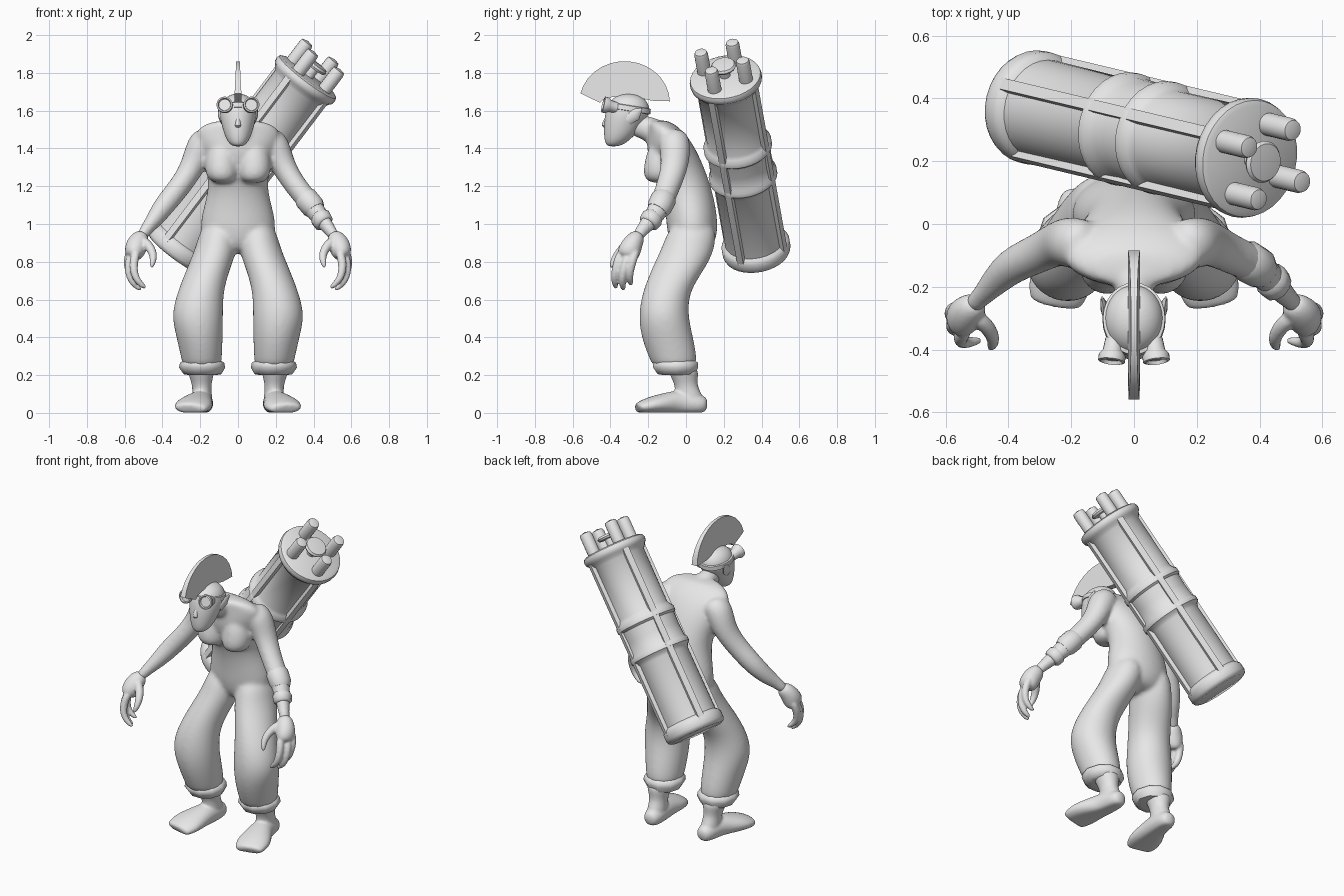
import bpy, bmesh, math
from mathutils import Vector, Matrix

grey = bpy.data.materials.new("plain_grey")
grey.diffuse_color = (0.8, 0.8, 0.8, 1)
X, Z = Vector((1, 0, 0)), Vector((0, 0, 1))


def finish(name, bm, smooth=40):
    bmesh.ops.recalc_face_normals(bm, faces=bm.faces)
    me = bpy.data.meshes.new(name)
    bm.to_mesh(me)
    bm.free()
    me.materials.append(grey)
    ob = bpy.data.objects.new(name, me)
    bpy.context.collection.objects.link(ob)
    bpy.ops.object.select_all(action='DESELECT')
    ob.select_set(True)
    bpy.context.view_layer.objects.active = ob
    if smooth:
        bpy.ops.object.shade_smooth_by_angle(angle=math.radians(smooth))
    return ob


def loft(name, secs, s=1, flat=False, n=14, floor=None, sub=0):
    """Tube through sections (x, y, z, half width, half depth)."""
    bm = bmesh.new()
    c = [Vector((p[0] * s, p[1], p[2])) for p in secs]
    rings = []
    for i, p in enumerate(secs):
        t = Z if flat else (c[min(i + 1, len(c) - 1)] - c[max(i - 1, 0)]).normalized()
        side = (X - t * X.dot(t)).normalized()
        fwd = t.cross(side)
        ring = []
        for k in range(n):
            a = 2 * math.pi * k / n
            v = c[i] + side * p[3] * math.cos(a) + fwd * p[4] * math.sin(a)
            if floor is not None:
                v.z = max(v.z, floor)
            ring.append(bm.verts.new(v))
        rings.append(ring)
    for r0, r1 in zip(rings, rings[1:]):
        for k in range(n):
            bm.faces.new((r0[k], r0[(k + 1) % n], r1[(k + 1) % n], r1[k]))
    bm.faces.new(rings[0])
    bm.faces.new(rings[-1])
    ob = finish(name, bm, 0 if sub is None else 50)
    if sub:
        ob.modifiers.new("sub", 'SUBSURF').levels = sub
        ob.modifiers["sub"].render_levels = sub
    return ob


def lathe(name, prof, m=Matrix(), n=32):
    """Spin (radius, height) points round local z."""
    bm = bmesh.new()
    vs = [bm.verts.new((r, 0, z)) for r, z in prof]
    es = [bm.edges.new(e) for e in zip(vs, vs[1:])]
    bmesh.ops.spin(bm, geom=vs + es, cent=(0, 0, 0), axis=(0, 0, 1), angle=2 * math.pi, steps=n)
    bmesh.ops.remove_doubles(bm, verts=bm.verts, dist=1e-4)
    bm.transform(m)
    return finish(name, bm, 40)


def fuse(name, obs, voxel, its):
    """Join lofts and blend them into one smooth skin."""
    bpy.ops.object.select_all(action='DESELECT')
    for o in obs:
        o.select_set(True)
    bpy.context.view_layer.objects.active = obs[0]
    bpy.ops.object.join()
    ob = obs[0]
    ob.name = name
    sub = ob.modifiers.new("sub", 'SUBSURF')
    sub.levels = sub.render_levels = 2
    rm = ob.modifiers.new("skin", 'REMESH')
    rm.mode, rm.voxel_size, rm.use_smooth_shade = 'VOXEL', voxel, True
    sm = ob.modifiers.new("relax", 'SMOOTH')
    sm.factor, sm.iterations = 0.5, its


# Torso, neck, bust, arms and trouser legs blended together
parts = [
    loft("torso", [(0, .03, .84, .12, .09), (0, .035, .93, .212, .138), (0, .03, 1.05, .2, .14),
                   (0, .005, 1.19, .155, .135), (0, -.045, 1.3, .175, .145), (0, -.08, 1.4, .22, .135),
                   (0, -.1, 1.48, .24, .1), (0, -.13, 1.53, .19, .07), (0, -.15, 1.55, .09, .05)],
         flat=True, sub=None),
    loft("neck", [(0, -.1, 1.44, .1, .08), (0, -.18, 1.5, .07, .07), (0, -.25, 1.52, .052, .062),
                  (0, -.31, 1.54, .05, .06)], sub=None)]
for s in (1, -1):
    parts += [
        loft("bust", [(.08, -.12, 1.215, .05, .07), (.085, -.14, 1.245, .085, .088),
                      (.088, -.135, 1.31, .092, .092), (.085, -.12, 1.4, .08, .085),
                      (.07, -.1, 1.47, .05, .06)], s, True, sub=None),
        loft("arm", [(.13, -.07, 1.47, .06, .07), (.19, -.06, 1.435, .09, .09), (.235, -.055, 1.31, .066, .075),
                     (.305, -.095, 1.2, .06, .066), (.39, -.13, 1.1, .06, .062),
                     (.445, -.185, 1.02, .046, .052), (.49, -.235, .965, .032, .034),
                     (.52, -.265, .92, .032, .034)], s, sub=None),
        loft("leg", [(.1, .04, 1.02, .09, .12), (.107, .02, .89, .115, .145), (.15, -.03, .78, .118, .148),
                     (.198, -.105, .65, .123, .127), (.217, -.122, .52, .142, .135), (.203, -.1, .4, .126, .142),
                     (.192, -.065, .28, .11, .13), (.19, -.06, .23, .1, .11)], s, True, sub=None)]
fuse("body", parts, .011, 10)

for s in (1, -1):
    tag = "left" if s > 0 else "right"
    # Rolled trouser cuffs
    loft(tag + "_cuff", [(.188, -.045, .2, .07, .075), (.188, -.05, .205, .1, .105), (.19, -.055, .24, .122, .125),
                         (.19, -.055, .265, .117, .125), (.19, -.055, .28, .095, .105)], s, True, n=10)
    # Narrow ankle and outward pointing bare foot
    fuse(tag + "_foot", [
        loft("ankle", [(.198, -.02, .25, .08, .085), (.195, -.01, .2, .068, .078), (.192, .0, .145, .05, .058),
                       (.19, .015, .09, .055, .078), (.19, .02, .03, .055, .08)], s, True, sub=None),
        loft("sole", [(.185, .115, .04, .035, .04), (.187, .07, .045, .06, .055), (.195, -.03, .055, .065, .07),
                      (.215, -.1, .05, .085, .06), (.235, -.18, .04, .107, .05),
                      (.25, -.25, .025, .09, .035), (.252, -.258, .02, .07, .025)], s, floor=.001, sub=None)],
        .008, 4)
    # Hand with curled fingers and thumb
    hand = [loft("palm", [(.5, -.245, .95, .036, .036), (.527, -.275, .91, .058, .052),
                          (.547, -.3, .86, .06, .064), (.555, -.315, .815, .04, .055)], s, sub=None),
            loft("thumb", [(.51, -.29, .92, .03, .03), (.462, -.33, .875, .028, .028),
                           (.443, -.375, .825, .023, .023), (.46, -.4, .765, .013, .013)], s, n=8, sub=None)]
    for dx, dy, dz in ((-.02, -.04, 0), (.005, 0, -.01), (.01, .04, .015)):
        hand.append(loft("finger", [(x + dx, y + dy, z + dz, r, r) for x, y, z, r in (
            (.555, -.3, .86, .026), (.577, -.325, .79, .026), (.567, -.34, .72, .022),
            (.535, -.335, .68, .018), (.505, -.33, .66, .01))], s, n=8, sub=None))
    fuse(tag + "_hand", hand, .007, 3)
    # Pointed ears
    loft(tag + "_ear", [(.08, -.31, 1.55, .015, .03), (.093, -.27, 1.58, .014, .034),
                        (.102, -.235, 1.61, .004, .006)], s, n=8)
    # Goggle cups
    aim = Vector((s * .12, -1, .25)).to_track_quat('Z', 'Y').to_matrix().to_4x4()
    lathe(tag + "_goggle", [(0, 0), (.028, 0), (.032, .04), (.043, .055), (.043, .075), (.035, .078),
                            (.031, .066), (0, .066)], Matrix.Translation((s * .063, -.365, 1.615)) @ aim, 16)

# Wraps on one forearm only
loft("elbow_wrap", [(.345, -.112, 1.15, .053, .058), (.36, -.118, 1.135, .065, .068), (.398, -.14, 1.09, .064, .066),
                    (.412, -.153, 1.07, .052, .057)], n=12)
loft("wrist_wrap", [(.43, -.17, 1.042, .048, .052), (.437, -.177, 1.033, .056, .059),
                    (.455, -.197, 1.006, .053, .056), (.461, -.203, .998, .038, .04)], n=12)

# Head, nose, lips and strap
loft("head", [(0, -.385, 1.41, .024, .028), (0, -.372, 1.43, .052, .058), (0, -.35, 1.475, .074, .086),
              (0, -.333, 1.53, .089, .102), (0, -.31, 1.58, .1, .12), (0, -.305, 1.63, .096, .113),
              (0, -.305, 1.67, .07, .082), (0, -.305, 1.69, .025, .03)], flat=True, n=18, sub=2)
loft("nose", [(0, -.41, 1.58, .012, .012), (0, -.425, 1.54, .014, .018), (0, -.43, 1.52, .02, .022),
              (0, -.415, 1.505, .014, .012)], flat=True, n=8, sub=1)
loft("lips", [(0, -.408, 1.45, .022, .016), (0, -.41, 1.46, .036, .021), (0, -.41, 1.475, .036, .022),
              (0, -.405, 1.488, .02, .016)], flat=True, n=10, sub=1)
strap = loft("goggle_strap", [(0, 0, -.016, .093, .108), (0, 0, -.013, .101, .118), (0, 0, .013, .099, .116),
                              (0, 0, .016, .09, .106)], flat=True, n=24)
strap.matrix_world = Matrix.Translation((0, -.303, 1.613)) @ Matrix.Rotation(math.radians(-9), 4, 'X')

# Fan shaped crest, a thin plate
bm = bmesh.new()
arc = [(.24, .22, math.radians(2 + 165 * i / 14)) for i in range(15)]
arc += [(.13, .035, math.radians(180 - 30 * i)) for i in range(6)] + [(.16, .03, math.radians(20))]
face = bm.faces.new([bm.verts.new((-.013, -.325 + a * math.cos(t), 1.642 + b * math.sin(t))) for a, b, t in arc])
ext = bmesh.ops.extrude_face_region(bm, geom=[face])
bmesh.ops.translate(bm, vec=(.026, 0, 0), verts=[g for g in ext["geom"] if isinstance(g, bmesh.types.BMVert)])
for w in bm.verts:  # blade tapers toward its rim
    w.co.x *= 1.5 - 2.2 * max(0, w.co.z - 1.66) / .2 * .35
finish("crest", bm, 25)

# Large canister slung diagonally across the back
base, top = Vector((-.34, .377, .842)), Vector((.374, .207, 1.785))
d = (top - base).normalized()
L = (top - base).length
u = Z.cross(d).normalized()
v = d.cross(u)
M = Matrix((u, v, d)).transposed().to_4x4()
M.translation = base
lathe("canister", [(0, 0), (.16, 0), (.175, .008), (.182, .025), (.182, .065), (.172, .08), (.16, .09), (.158, .48),
                   (.168, .5), (.182, .515), (.182, .54), (.17, .555), (.167, .63), (.17, .7), (.182, .712),
                   (.182, .738), (.168, .755), (.158, .775), (.16, L - .085), (.172, L - .07), (.18, L - .055),
                   (.19, L - .045), (.193, L - .025), (.188, L - .008), (.172, L), (0, L)], M, 32)
lathe("centre_knob", [(0, L - .02), (.028, L - .02), (.028, L + .05), (.062, L + .052), (.068, L + .064),
                      (.06, L + .076), (0, L + .082)], M, 20)
for k in range(4):
    turn = M @ Matrix.Rotation(math.radians(-16 + 90 * k), 4, 'Z')
    # Long rails and end pegs share the same four directions
    bm = bmesh.new()
    bmesh.ops.create_cube(bm, size=1, matrix=turn @ Matrix.Translation((.164, 0, L / 2))
                          @ Matrix.Diagonal((.034, .038, L - .1, 1)))
    finish("rail", bm, 0)
    lathe("end_peg", [(0, L - .02), (.037, L - .02), (.037, L + .115), (.032, L + .13), (0, L + .138)],
          turn @ Matrix.Translation((.125, 0, 0)), 16)
